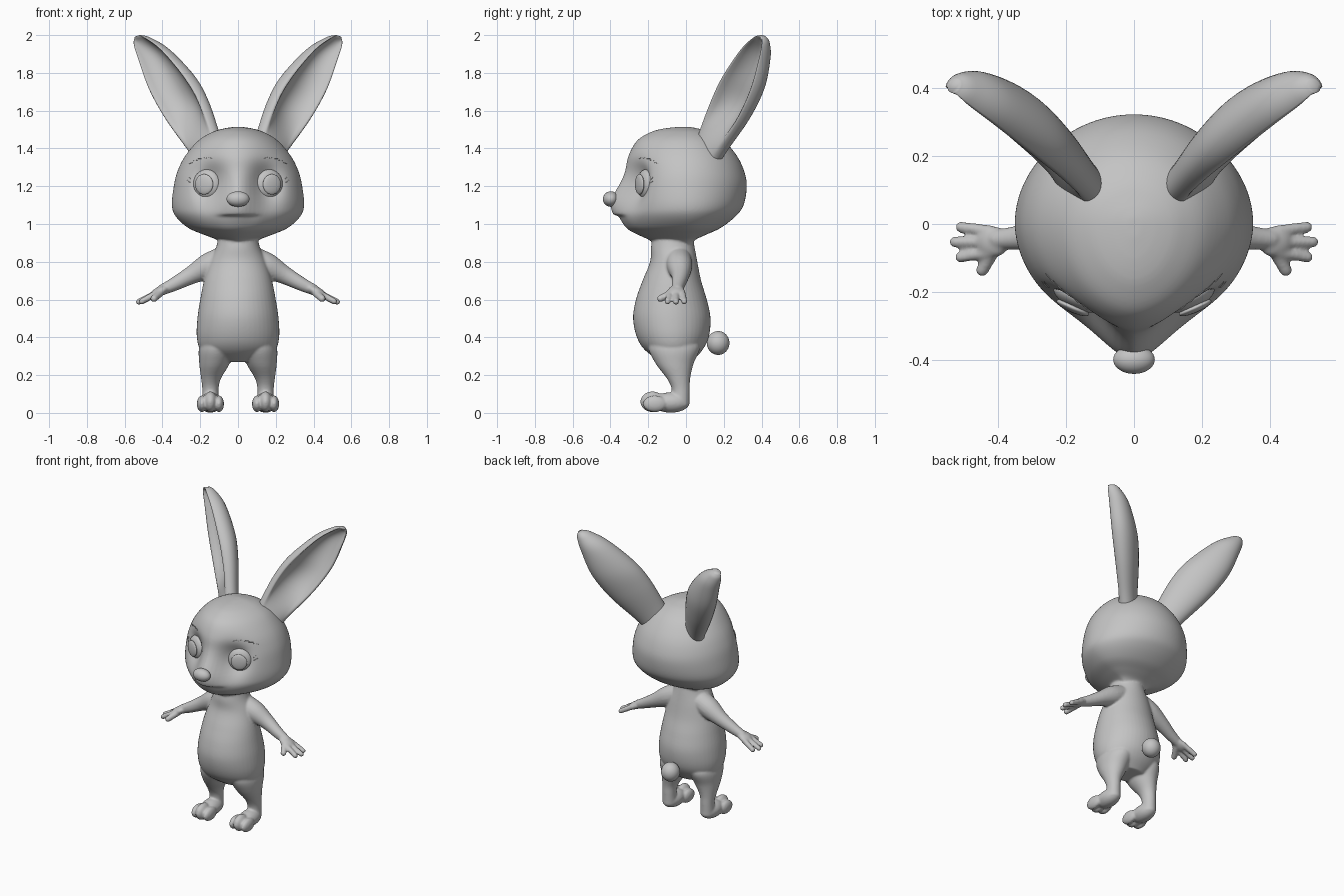
import bpy, bmesh, math
from mathutils import Vector, Matrix
from mathutils.bvhtree import BVHTree

if "Cube" in bpy.data.objects:
    bpy.data.objects.remove(bpy.data.objects["Cube"], do_unlink=True)

grey = bpy.data.materials.new("soft grey")
grey.use_nodes = True
colour = (0.55, 0.55, 0.55, 1)
grey.diffuse_color = colour
grey.node_tree.nodes["Principled BSDF"].inputs["Base Color"].default_value = colour


def finish(bm, name):
    """Turn a bmesh into a smooth shaded object."""
    bmesh.ops.recalc_face_normals(bm, faces=bm.faces)
    for f in bm.faces:
        f.smooth = True
    me = bpy.data.meshes.new(name)
    bm.to_mesh(me)
    bm.free()
    me.materials.append(grey)
    ob = bpy.data.objects.new(name, me)
    bpy.context.collection.objects.link(ob)
    return ob


def refine(rows, steps=5):
    """Catmull-Rom interpolation through rows of numbers."""
    out = []
    for i in range(len(rows) - 1):
        a, b, c, d = (Vector(rows[min(max(i + k, 0), len(rows) - 1)]) for k in (-1, 0, 1, 2))
        for s in range(steps):
            t = s / steps
            out.append(0.5 * (2 * b + (c - a) * t + (2 * a - 5 * b + 4 * c - d) * t ** 2
                              + (3 * b - a - 3 * c + d) * t ** 3))
    return out + [Vector(rows[-1])]


def skin(bm, rings):
    """Bridge rings of points into a closed surface."""
    vs = [[bm.verts.new(p) for p in r] for r in rings]
    n = len(vs[0])
    for a, b in zip(vs, vs[1:]):
        for i in range(n):
            j = (i + 1) % n
            bm.faces.new((a[i], a[j], b[j], b[i]))
    bm.faces.new(vs[0][::-1])
    bm.faces.new(vs[-1])
    return [v for r in vs for v in r]


def stack(bm, rows, n=2.0, mid=None, seg=48):
    """Horizontal rings; rows hold z, centre x, half width, front y, back y."""
    rings = []
    for z, cx, rx, yf, yb in refine(rows):
        yc = (yf + yb) / 2 if mid is None else mid
        ring = []
        for i in range(seg):
            a = 2 * math.pi * i / seg
            c, s = math.cos(a), math.sin(a)
            e = 2 / n if s < 0 else 1
            x = cx + rx * math.copysign(abs(c) ** e, c)
            y = yc + (yb - yc) * s if s > 0 else yc + (yf - yc) * abs(s) ** e
            ring.append(Vector((x, y, z)))
        rings.append(ring)
    return skin(bm, rings)


def blob(bm, centre, radii, rot=None):
    m = Matrix.Translation(centre) @ (rot or Matrix()) @ Matrix.Diagonal((*radii, 1))
    bmesh.ops.create_uvsphere(bm, u_segments=32, v_segments=20, radius=1, matrix=m)


def tube(bm, rows, seg=20):
    """Tapered limb; rows hold x, y, z, radius."""
    pts = refine(rows)
    axis = (pts[-1].xyz - pts[0].xyz).normalized()
    q = axis.to_track_quat("Z", "Y")
    skin(bm, [[p.xyz + q @ Vector((math.cos(a), math.sin(a), 0)) * p.w
               for a in (2 * math.pi * i / seg for i in range(seg))] for p in pts])
    blob(bm, pts[-1].xyz, [pts[-1].w] * 3)


body = bmesh.new()

# Head with eye sockets, a drawn-out muzzle and a lip ledge
EYE_X, EYE_Z, LIP_Z = 0.165, 1.21, 1.042
head = stack(body, [
    (0.90, 0, 0.09, -0.17, 0.03), (0.92, 0, 0.12, -0.20, 0.055), (0.945, 0, 0.185, -0.25, 0.11),
    (0.98, 0, 0.265, -0.305, 0.185), (1.04, 0, 0.33, -0.33, 0.262), (1.1, 0, 0.35, -0.33, 0.305),
    (1.2, 0, 0.34, -0.33, 0.322), (1.28, 0, 0.32, -0.32, 0.308), (1.36, 0, 0.28, -0.305, 0.27),
    (1.44, 0, 0.212, -0.26, 0.203), (1.485, 0, 0.14, -0.19, 0.13), (1.505, 0, 0.078, -0.12, 0.065),
    (1.514, 0, 0.02, -0.04, 0.02)], n=1.85, mid=0, seg=96)
for v in head:
    x, y, z = v.co
    if y < 0:
        socket = 0.09 * math.exp(-(abs(x) - 0.147) ** 2 / 0.007 - (z - EYE_Z) ** 2 / 0.011)
        muzzle = 0.07 * math.exp(-x * x / 0.016 - (z - 1.105) ** 2 / 0.012)
        jaw = 0.024 * math.exp(-(x / 0.1) ** 4) * max(0, 1 - (LIP_Z - z) / 0.09) if z < LIP_Z else 0
        v.co.y += (socket - muzzle + jaw) * min(1, -y / 0.1)
face = BVHTree.FromBMesh(body)

# Torso and neck
stack(body, [
    (0.27, 0, 0.11, -0.13, 0.03), (0.33, 0, 0.195, -0.215, 0.085), (0.4, 0, 0.218, -0.26, 0.12),
    (0.5, 0, 0.215, -0.28, 0.13), (0.6, 0, 0.2, -0.265, 0.11), (0.7, 0, 0.18, -0.23, 0.08),
    (0.8, 0, 0.15, -0.19, 0.06), (0.88, 0, 0.115, -0.185, 0.045), (0.96, 0, 0.1, -0.17, 0.03)])

for s in (1, -1):
    # Leg, foot and toes
    stack(body, [
        (0.04, s * 0.146, 0.045, -0.08, 0.018), (0.12, s * 0.146, 0.043, -0.075, 0.02),
        (0.18, s * 0.143, 0.052, -0.1, 0.022), (0.26, s * 0.125, 0.08, -0.16, 0.04),
        (0.35, s * 0.11, 0.095, -0.2, 0.075), (0.42, s * 0.1, 0.06, -0.16, 0.04)], seg=32)
    blob(body, (s * 0.146, -0.08, 0.055), (0.058, 0.1, 0.054))
    for dx, y, r, h in ((-0.045, -0.165, 0.027, 0.044), (0, -0.178, 0.035, 0.055), (0.045, -0.165, 0.027, 0.044)):
        blob(body, (s * 0.146 + dx, y, h + 0.004), (r, 0.064, h))
    # Arm, palm, fingers and thumb
    tube(body, [(s * 0.08, -0.04, 0.81, 0.07), (s * 0.16, -0.035, 0.775, 0.068),
                (s * 0.25, -0.03, 0.728, 0.048), (s * 0.34, -0.04, 0.68, 0.036),
                (s * 0.40, -0.045, 0.652, 0.029)])
    blob(body, (s * 0.415, -0.052, 0.642), (0.055, 0.046, 0.026), Matrix.Rotation(s * 0.45, 4, "Y"))
    for x, y, z in ((0.508, -0.009, 0.59), (0.525, -0.053, 0.588), (0.51, -0.097, 0.59)):
        tube(body, [(s * 0.42, -0.05 + (y + 0.05) * 0.7, 0.64, 0.018), (s * x, y, z, 0.0165)], 12)
    tube(body, [(s * 0.41, -0.07, 0.638, 0.022), (s * 0.445, -0.135, 0.605, 0.019)], 12)

# Blend everything into one skin
skin_ob = finish(body, "body")
remesh = skin_ob.modifiers.new("blend", "REMESH")
remesh.mode = "VOXEL"
remesh.voxel_size = 0.0065
remesh.use_smooth_shade = True
soften = skin_ob.modifiers.new("soften", "SMOOTH")
soften.factor = 0.5
soften.iterations = 7

# Ears: thick cupped blades standing in a vertical plane turned outwards
INNER = [(0.1, 1.4), (0.145, 1.5), (0.23, 1.66), (0.325, 1.785), (0.485, 1.925), (0.6, 1.988), (0.65, 2.0)]
OUTER = [(0.275, 1.33), (0.33, 1.39), (0.485, 1.55), (0.6, 1.71), (0.665, 1.87), (0.688, 1.95), (0.683, 1.985)]
THICK = [0.062, 0.068, 0.085, 0.092, 0.075, 0.048, 0.022]
CUP = [0, 0.3, 1, 1, 1, 0.7, 0]
LEAN = [0.005, 0, -0.014, -0.018, -0.008, 0.008, 0.014]
for s, side in ((1, "left"), (-1, "right")):
    along, normal = Vector((s * 0.78, 0.626, 0)), Vector((s * 0.626, -0.78, 0))
    rows = [(*a, *b, t, c, w) for a, b, t, c, w in zip(INNER, OUTER, THICK, CUP, LEAN)]
    rings = []
    for si, zi, so, zo, t, cup, lean in refine(rows, 6):
        ring = []
        for i in range(48):
            a = 2 * math.pi * i / 48
            c, h = math.cos(a), math.sin(a)
            depth = t * h
            if h > 0:
                hollow = max(0, 1 - (c / 0.82) ** 2) ** 0.7
                depth -= t * 1.35 * cup * hollow
            k = (1 + c) / 2
            p = along * (si + (so - si) * k) + normal * (depth + lean)
            p.z = zi + (zo - zi) * k
            ring.append(p)
        rings.append(ring)
    bm = bmesh.new()
    skin(bm, rings)
    finish(bm, side + "_ear")

    # Eye: flattened ball with a raised iris, turned outwards
    turn = Matrix.Rotation(s * math.radians(24), 4, "Z")
    centre = Vector((s * EYE_X, -0.213, EYE_Z))
    for name, push, radii in (("eyeball", 0, (0.077, 0.038, 0.079)),
                              ("iris", 0.036, (0.052, 0.014, 0.054))):
        bm = bmesh.new()
        blob(bm, centre + turn @ Vector((0, -push, 0)), radii, turn)
        finish(bm, side + "_" + name)

    # Brow hairs and outer lashes lying on the face
    cu = bpy.data.curves.new(side + "_lashes", "CURVE")
    cu.dimensions = "3D"
    cu.bevel_depth = 0.002
    strokes = [(a, a - 9, 0.138, 0.144) for a in range(58, 106, 11)]
    strokes += [(a, a + 6, 0.088, 0.108) for a in (6, 18)]
    for a0, a1, r0, r1 in strokes:
        sp = cu.splines.new("POLY")
        sp.points.add(3)
        for k, pt in enumerate(sp.points):
            a = math.radians(a0 + (a1 - a0) * k / 3)
            r = r0 + (r1 - r0) * k / 3
            x, z = s * (EYE_X + r * math.cos(a)), EYE_Z + r * math.sin(a)
            hit = face.ray_cast(Vector((x, -1, z)), Vector((0, 1, 0)))[0]
            pt.co = (x, (hit.y if hit else -0.2) - 0.001, z, 1)
            pt.radius = 1 - 0.2 * k
    cu.materials.append(grey)
    bpy.context.collection.objects.link(bpy.data.objects.new(side + "_lashes", cu))

# Nose and tail
for name, centre, radii in (("nose", (0, -0.398, 1.132), (0.061, 0.042, 0.041)),
                            ("tail", (0, 0.17, 0.37), (0.06, 0.06, 0.063))):
    bm = bmesh.new()
    blob(bm, centre, radii)
    finish(bm, name)
